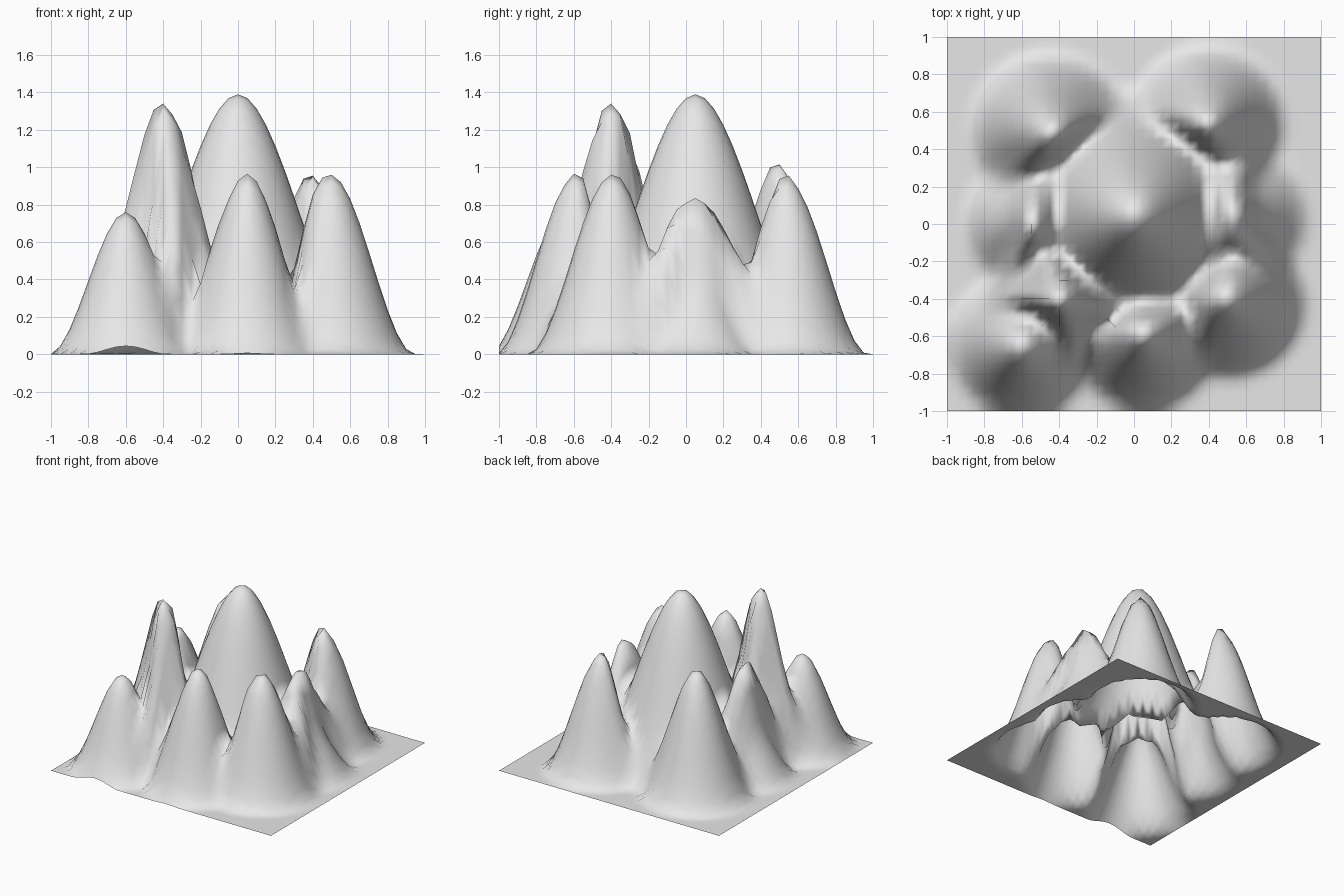
import bpy
import bmesh
from mathutils import Vector

cube = bpy.data.objects.get("Cube")
if cube:
    bpy.data.objects.remove(cube, do_unlink=True)


def pull_peak(bm, x, y, top, radius):
    """Raise the vertex nearest (x, y) to a height, with a smooth falloff in 3D."""
    tip = min(bm.verts, key=lambda v: (v.co.x - x) ** 2 + (v.co.y - y) ** 2)
    centre = tip.co.copy()
    lift = top - centre.z
    for v in bm.verts:
        d = 1 - (v.co - centre).length / radius
        if d > 0:
            v.co += Vector((0, 0, lift * d * d * (3 - 2 * d)))


# Flat ground sheet
bm = bmesh.new()
bmesh.ops.create_grid(bm, x_segments=40, y_segments=40, size=1)

# Central mountain first, then the ring of peaks: x, y, top, radius
peaks = [
    (0, 0.05, 1.39, 0.7),
    (-0.6, -0.65, 0.76, 0.41),
    (-0.4, -0.4, 1.34, 0.42),
    (0.05, -0.6, 0.965, 0.42),
    (0.5, -0.4, 0.96, 0.445),
    (0.4, 0.55, 0.955, 0.425),
    (-0.55, 0, 0.92, 0.41),
    (-0.45, 0.5, 1.015, 0.44),
    (0.55, 0.05, 0.835, 0.44),
]
for peak in peaks:
    pull_peak(bm, *peak)

mesh = bpy.data.meshes.new("mountain_terrain")
bm.to_mesh(mesh)
bm.free()
mesh.shade_smooth()

# Plain grey rock
grey = (0.8, 0.8, 0.8, 1)
rock = bpy.data.materials.new("light_grey_rock")
rock.use_nodes = True
rock.diffuse_color = grey
rock.node_tree.nodes["Principled BSDF"].inputs["Base Color"].default_value = grey
mesh.materials.append(rock)

terrain = bpy.data.objects.new("mountain_terrain", mesh)
bpy.context.collection.objects.link(terrain)
